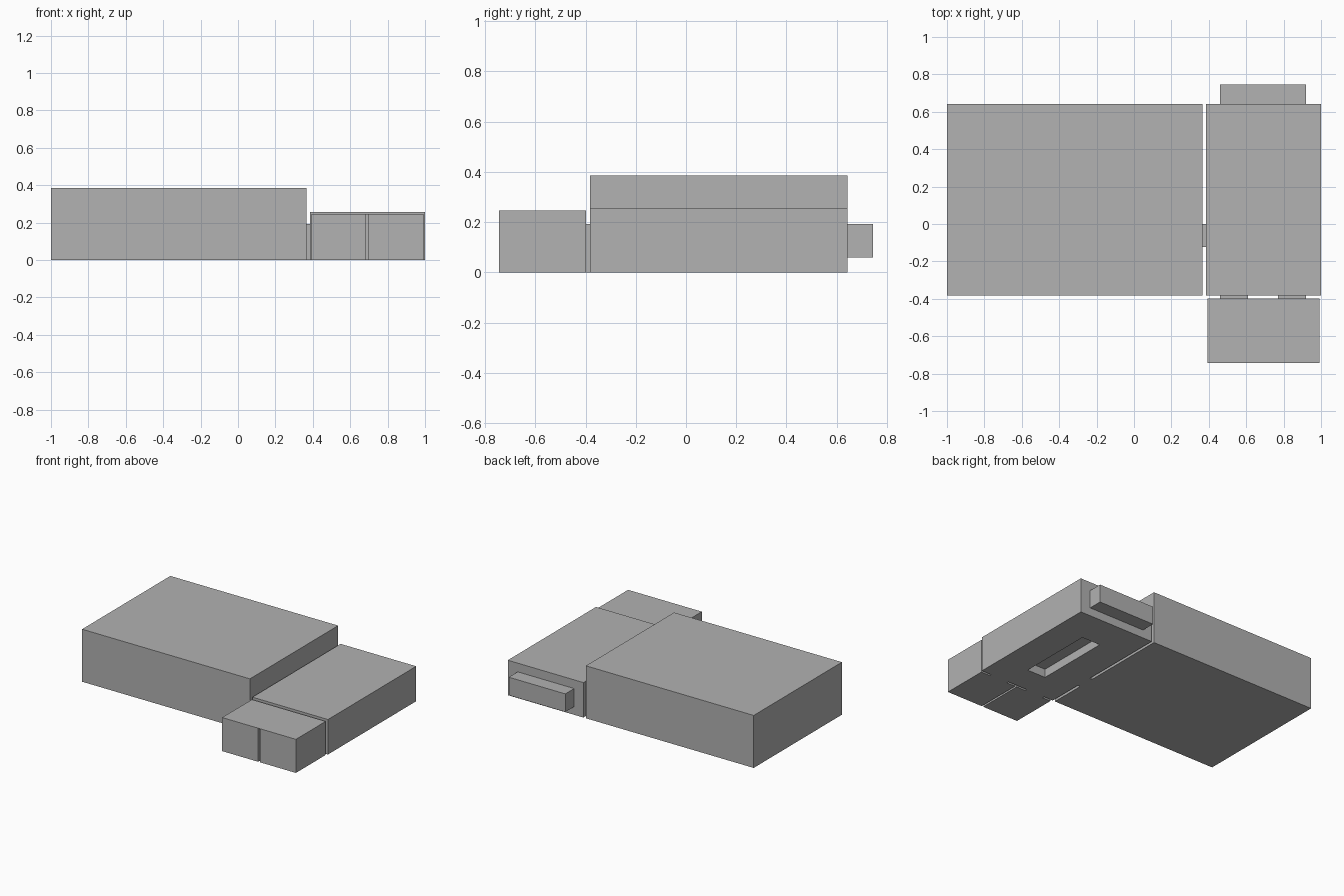
import bpy

if "Cube" in bpy.data.objects:
    bpy.data.objects.remove(bpy.data.objects["Cube"])

grey = bpy.data.materials.new("plain_grey")
grey.diffuse_color = (0.445, 0.445, 0.445, 1)
grey.use_nodes = True
grey.node_tree.nodes["Principled BSDF"].inputs["Base Color"].default_value = grey.diffuse_color


def box(name, x, y, z):
    """Box spanning the given (low, high) ranges."""
    spans = (x, y, z)
    bpy.ops.mesh.primitive_cube_add(size=1, location=[(a + b) / 2 for a, b in spans])
    ob = bpy.context.object
    ob.name = name
    ob.scale = [b - a for a, b in spans]
    bpy.ops.object.transform_apply(location=False, rotation=False, scale=True)
    ob.data.materials.append(grey)
    return ob


def cut(target, name, x, y, z):
    """Subtract a hidden box from the target."""
    cutter = box(name, x, y, z)
    cutter.hide_render = True
    cutter.display_type = 'WIRE'
    mod = target.modifiers.new(name, 'BOOLEAN')
    mod.operation = 'DIFFERENCE'
    mod.solver = 'EXACT'
    mod.object = cutter


# Large hall and lower side wing
box("main_hall", (-1, 0.365), (-0.383, 0.642), (0, 0.386))
wing = box("side_wing", (0.385, 1), (-0.383, 0.642), (0, 0.257))
cut(wing, "underside_recess_cutter", (0.622, 0.772), (-0.18, 0.386), (-0.1, 0.062))

# Front annex, split in two below a thin roof
annex = box("front_annex", (0.392, 0.992), (-0.744, -0.398), (0, 0.247))
cut(annex, "annex_slot_cutter", (0.685, 0.699), (-0.8, -0.35), (-0.1, 0.244))

# Rear projecting box
box("rear_box", (0.46, 0.92), (0.642, 0.745), (0.06, 0.193))

# Short links bridging the gaps between the blocks
box("hall_link", (0.365, 0.385), (-0.122, 0), (0, 0.193))
for side, x in (("left", 0.46), ("right", 0.77)):
    box("annex_link_" + side, (x, x + 0.15), (-0.398, -0.383), (0, 0.193))
